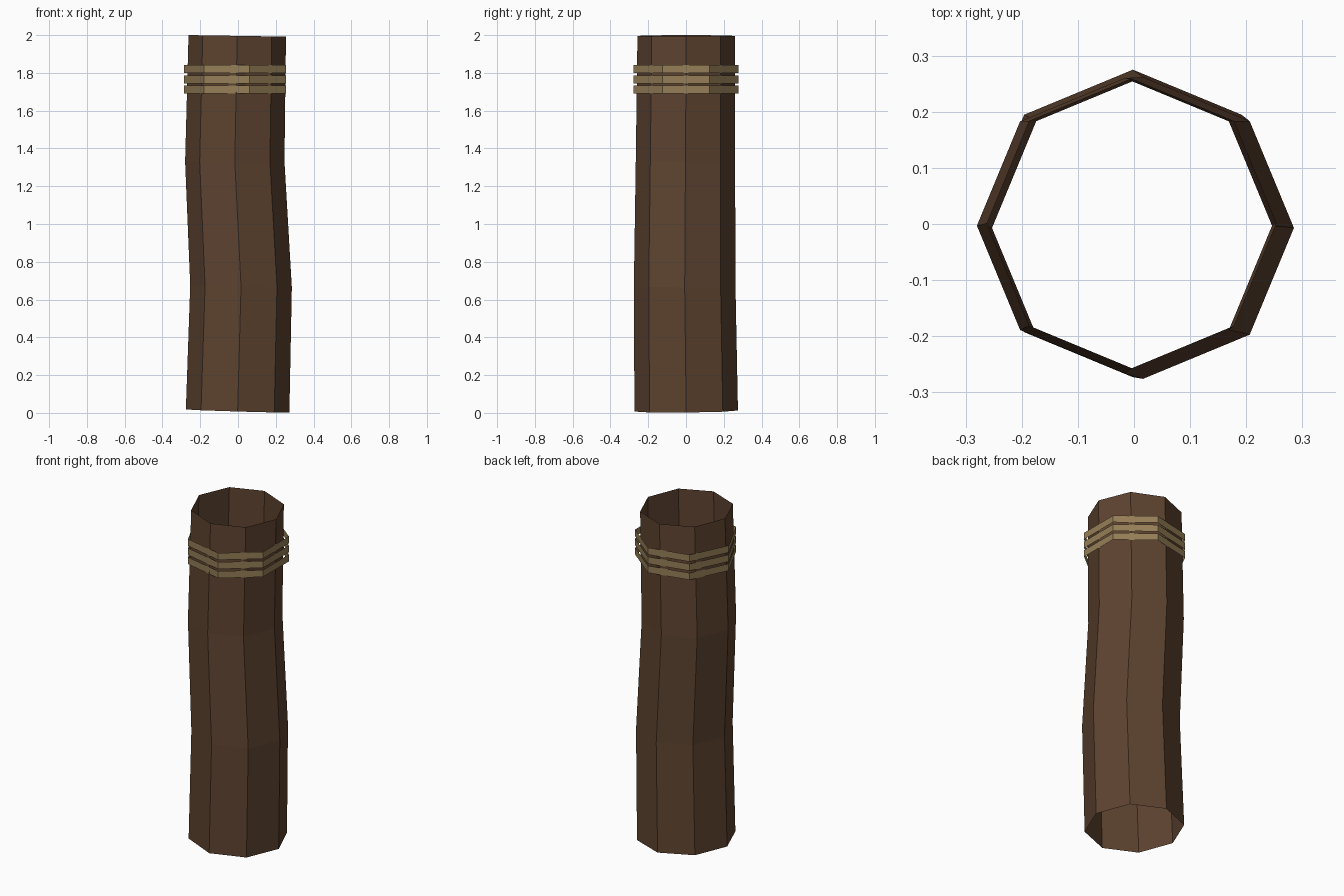
import bpy, bmesh
from math import cos, sin, pi

cube = bpy.data.objects.get("Cube")
if cube:
    bpy.data.objects.remove(cube, do_unlink=True)


def make_material(name, rgb):
    mat = bpy.data.materials.new(name)
    mat.use_nodes = True
    color = (*rgb, 1.0)
    mat.diffuse_color = color
    bsdf = mat.node_tree.nodes["Principled BSDF"]
    bsdf.inputs["Base Color"].default_value = color
    bsdf.inputs["Roughness"].default_value = 0.9
    return mat


def open_tube(name, rings, sides, start, mat):
    """Loft open, flat-faced rings: (center x, center y, z, radius, slope in x, slope in y)."""
    bm = bmesh.new()
    loops = []
    for cx, cy, z, r, sx, sy in rings:
        loop = []
        for i in range(sides):
            a = start + 2 * pi * i / sides
            x, y = r * cos(a), r * sin(a)
            loop.append(bm.verts.new((cx + x, cy + y, z + sx * x + sy * y)))
        loops.append(loop)
    for low, high in zip(loops, loops[1:]):
        for i in range(sides):
            j = (i + 1) % sides
            bm.faces.new((low[i], low[j], high[j], high[i]))
    mesh = bpy.data.meshes.new(name)
    bm.to_mesh(mesh)
    bm.free()
    mesh.materials.append(mat)
    obj = bpy.data.objects.new(name, mesh)
    bpy.context.collection.objects.link(obj)
    return obj


bark = make_material("dark_wood", (0.11, 0.056, 0.029))
rope = make_material("rope", (0.30, 0.21, 0.095))

# Hollow, gently bent eight-sided trunk
trunk_rings = [
    (-0.002, 0.001, 0.010, 0.274, -0.03, 0.01),
    (0.016, -0.007, 0.67, 0.269, -0.02, 0.0),
    (-0.017, -0.003, 1.33, 0.263, 0.0, 0.0),
    (-0.004, 0.001, 1.996, 0.258, -0.016, 0.0),
]
open_tube("trunk", trunk_rings, 8, 0, bark)

# Three seven-sided rope wraps near the top
for n in range(3):
    z = 1.69 + 0.055 * n
    wrap = [(-0.002, 0, h, 0.284, 0, 0) for h in (z, z + 0.042)]
    open_tube(f"rope_wrap_{n + 1}", wrap, 7, pi, rope)
